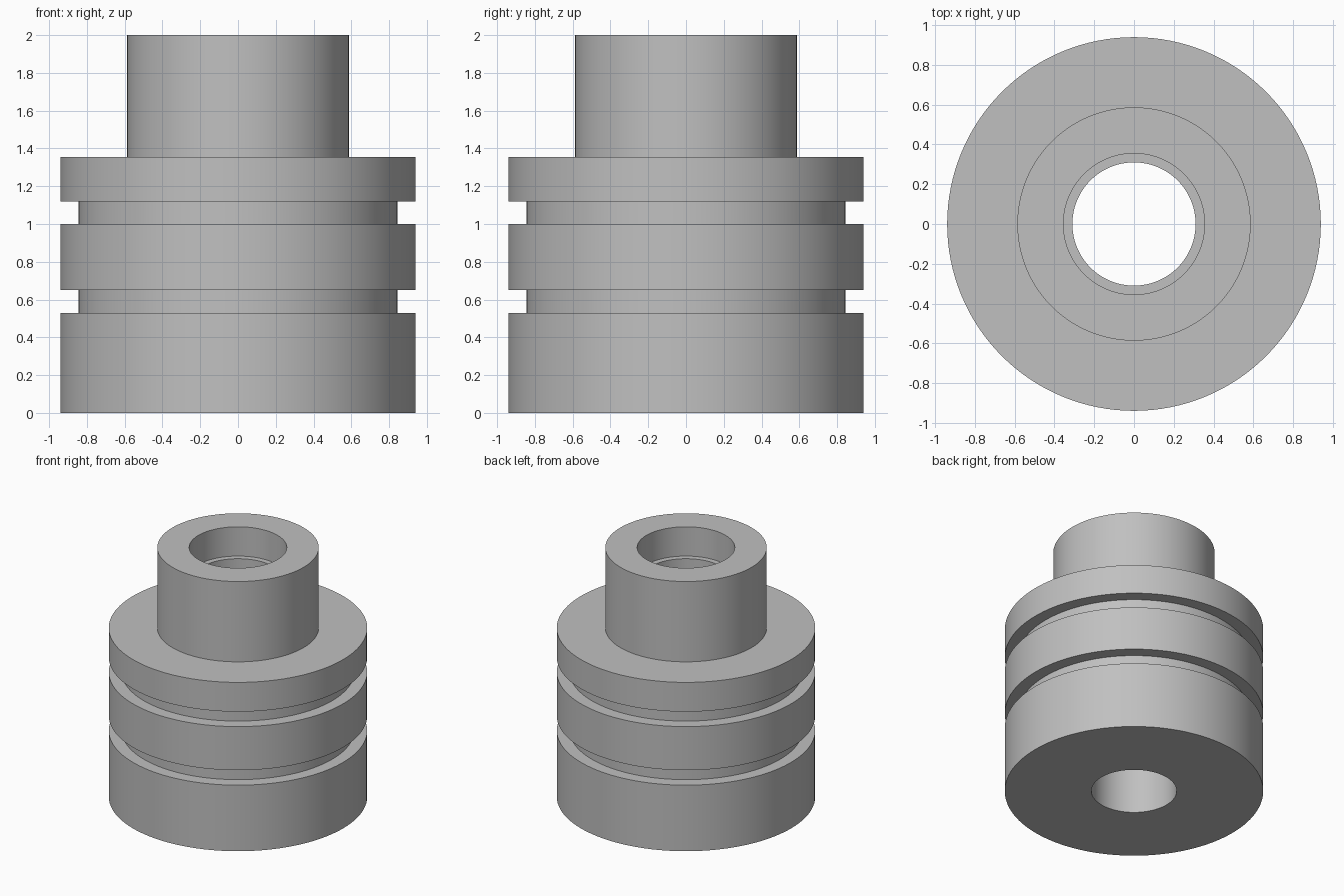
import bpy, bmesh, math
from mathutils import Vector

if "Cube" in bpy.data.objects:
    bpy.data.objects.remove(bpy.data.objects["Cube"])

# Closed cross-section (radius, height), revolved around z
PROFILE = [
    (0.31, 0.0), (0.94, 0.0),                                # base
    (0.94, 0.53), (0.845, 0.53), (0.845, 0.65), (0.94, 0.65),  # lower groove
    (0.94, 1.0), (0.845, 1.0), (0.845, 1.12), (0.94, 1.12),    # upper groove
    (0.94, 1.355), (0.587, 1.355), (0.587, 2.0),             # shoulder and hub
    (0.355, 2.0), (0.355, 1.765), (0.31, 1.765),             # counterbore
]
SEGMENTS = 128

grey = bpy.data.materials.new("grey metal")
grey.diffuse_color = (0.527, 0.527, 0.527, 1)
grey.use_nodes = True
grey.node_tree.nodes["Principled BSDF"].inputs["Base Color"].default_value = grey.diffuse_color


def lathe(name, profile, segments, material):
    bm = bmesh.new()
    rings = []
    for i in range(segments):
        a = 2 * math.pi * i / segments
        rings.append([bm.verts.new(Vector((r * math.cos(a), r * math.sin(a), z)))
                      for r, z in profile])
    n = len(profile)
    for i, ring in enumerate(rings):
        following = rings[(i + 1) % segments]
        for j in range(n):
            k = (j + 1) % n
            bm.faces.new((ring[j], following[j], following[k], ring[k]))
    bmesh.ops.recalc_face_normals(bm, faces=bm.faces)
    mesh = bpy.data.meshes.new(name)
    bm.to_mesh(mesh)
    bm.free()
    mesh.materials.append(material)
    obj = bpy.data.objects.new(name, mesh)
    bpy.context.collection.objects.link(obj)
    bpy.context.view_layer.objects.active = obj
    obj.select_set(True)
    bpy.ops.object.shade_smooth_by_angle(angle=math.radians(30))
    return obj


# Grooved bushing with a stepped through bore
lathe("grooved_bushing", PROFILE, SEGMENTS, grey)
